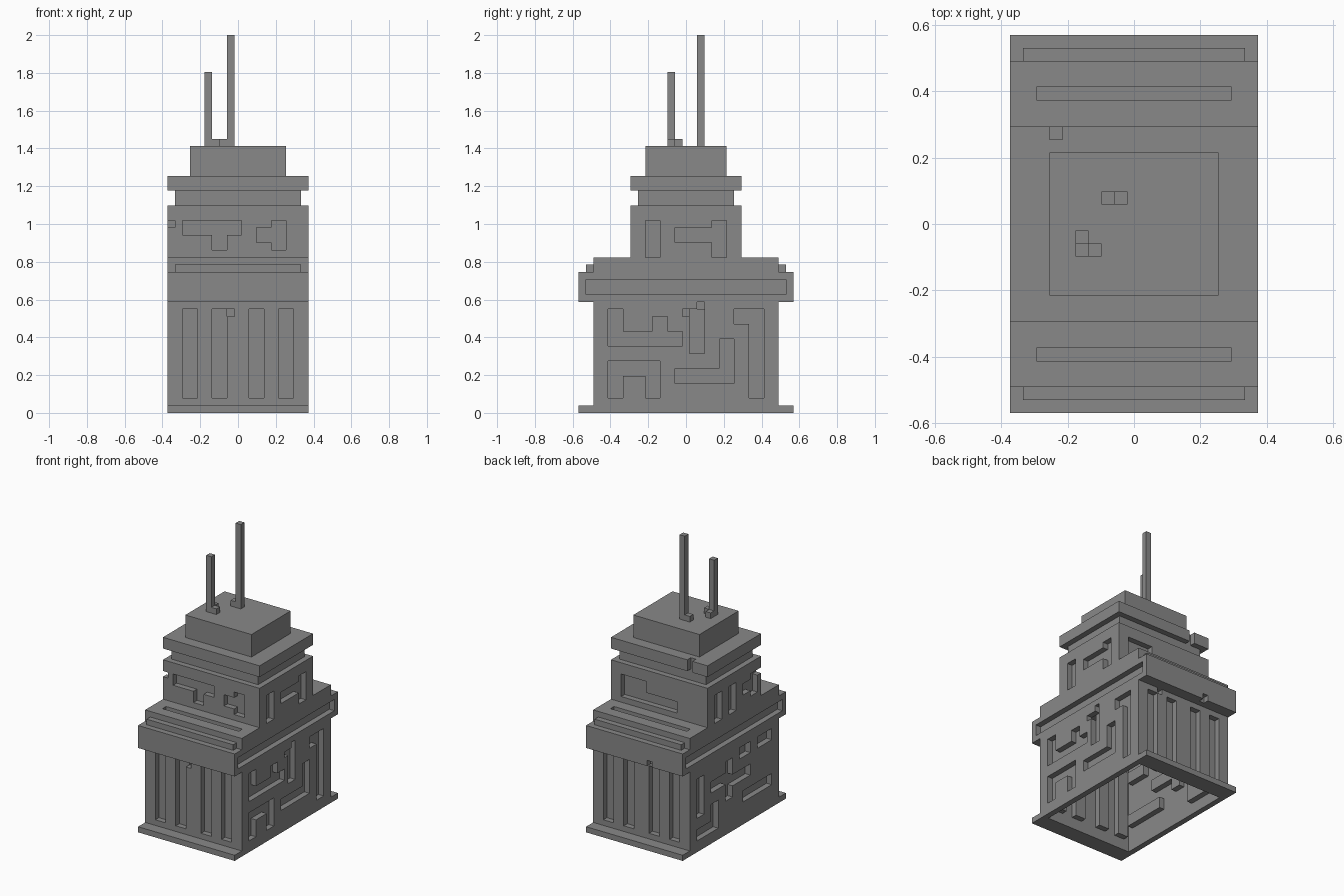
import bpy, bmesh
from mathutils import Vector

if "Cube" in bpy.data.objects:
    bpy.data.objects.remove(bpy.data.objects["Cube"])

UNIT = 2 / 51                      # one block
ORIGIN = Vector((9.5, 14.5, 0))    # block grid centre

stone = bpy.data.materials.new("grey stone")
stone.use_nodes = True
GREY = (0.25, 0.25, 0.25, 1)
stone.diffuse_color = GREY
stone.node_tree.nodes["Principled BSDF"].inputs["Base Color"].default_value = GREY


def box(x, y, z):
    """Block cells filling three (start, end) ranges."""
    return {(i, j, k) for i in range(*x) for j in range(*y) for k in range(*z)}


def shell(x, y, z, wall_x=1, wall_y=1):
    """Hollow storey, open above and below."""
    inner = box((x[0] + wall_x, x[1] - wall_x), (y[0] + wall_y, y[1] - wall_y), z)
    return box(x, y, z) - inner


def recess(cells, axis, layer, inward, panels):
    """Sink panels (u0, u1, z0, z1) one block into a wall, with a back plate."""
    def slab(depth, u0, u1, z0, z1):
        d = (depth, depth + 1)
        return box(d, (u0, u1), (z0, z1)) if axis == "x" else box((u0, u1), d, (z0, z1))
    for panel in panels:
        cells -= slab(layer, *panel)
        cells |= slab(layer + inward, *panel)


def build(name, cells):
    """Skin the exposed sides of the cells and merge flat areas."""
    bm = bmesh.new()
    verts = {}

    def corner(p):
        key = tuple(p)
        if key not in verts:
            verts[key] = bm.verts.new((Vector(p) - ORIGIN) * UNIT)
        return verts[key]

    for cell in sorted(cells):
        for a in range(3):
            b, c = (a + 1) % 3, (a + 2) % 3
            for side in (0, 1):
                near = list(cell)
                near[a] += 2 * side - 1
                if tuple(near) in cells:
                    continue
                loop = []
                for u, v in ((0, 0), (1, 0), (1, 1), (0, 1)):
                    p = list(cell)
                    p[a] += side
                    p[b] += u
                    p[c] += v
                    loop.append(corner(p))
                bm.faces.new(loop if side else loop[::-1])
    bmesh.ops.dissolve_limit(bm, angle_limit=0.01, verts=bm.verts[:], edges=bm.edges[:])
    mesh = bpy.data.meshes.new(name)
    bm.to_mesh(mesh)
    bm.free()
    mesh.materials.append(stone)
    bpy.context.collection.objects.link(bpy.data.objects.new(name, mesh))


# Plinth
build("plinth", shell((0, 19), (0, 29), (0, 1), wall_y=3))

# Lower storey with tall slots front and back, maze panels on the sides
lower = shell((0, 19), (2, 27), (1, 15))
slots = [(u, u + 2, 2, 14) for u in (2, 6, 11, 15)]
recess(lower, "y", 2, 1, slots)
recess(lower, "y", 26, -1, slots)
recess(lower, "x", 18, -1, [
    (4, 6, 9, 14), (6, 14, 9, 11), (10, 12, 11, 13),
    (4, 6, 2, 7), (6, 9, 5, 7), (9, 11, 2, 7),
    (15, 17, 8, 14), (13, 21, 4, 6), (19, 21, 6, 10),
    (21, 25, 12, 14), (23, 25, 2, 12)])
recess(lower, "x", 0, 1, [
    (23, 25, 6, 13), (19, 25, 2, 4), (19, 21, 4, 7),
    (15, 17, 6, 13), (17, 21, 9, 11), (10, 15, 8, 10),
    (4, 8, 12, 14), (4, 12, 4, 6), (10, 13, 12, 14)])
lower -= {(8, 2, 13), (18, 14, 13), (18, 16, 14), (14, 26, 14)}
build("lower_storey", lower)

# Overhanging cornice with a groove on each side
cornice = shell((0, 19), (0, 29), (15, 19), wall_y=3)
for layer, inward in ((18, -1), (0, 1)):
    recess(cornice, "x", layer, inward, [(1, 28, 16, 18)])
cornice.discard((6, 28, 15))
build("cornice", cornice)

# Steps on the cornice
for name, y in (("front_step", 1), ("back_step", 27)):
    build(name, box((1, 18), (y, y + 1), (19, 20)))

# Terrace roof with a long slot at each end
terrace = shell((0, 19), (2, 27), (19, 20))
terrace |= box((0, 19), (2, 27), (20, 21)) - box((1, 18), (8, 21), (20, 21))
for y in (4, 24):
    terrace -= box((2, 17), (y, y + 1), (20, 21))
    terrace |= box((2, 17), (y, y + 1), (19, 20))
build("terrace", terrace)

# Upper storey with maze panels
upper = shell((0, 19), (7, 22), (21, 28))
recess(upper, "y", 7, 1, [(2, 10, 24, 26), (6, 8, 22, 24),
                          (12, 14, 23, 25), (14, 16, 22, 26)])
recess(upper, "y", 21, -1, [(12, 17, 22, 26), (6, 12, 22, 24)])
recess(upper, "x", 18, -1, [(9, 11, 21, 26), (13, 18, 23, 25), (18, 20, 21, 26)])
recess(upper, "x", 0, 1, [(18, 20, 21, 26), (14, 16, 21, 26),
                          (8, 10, 22, 26), (10, 12, 23, 25)])
upper.discard((0, 7, 25))
upper |= box((1, 18), (8, 21), (27, 28)) - box((2, 17), (9, 20), (27, 28))
build("upper_storey", upper)

# Neck, collar and cap
build("neck", shell((1, 18), (8, 21), (28, 30)))
collar = box((0, 19), (7, 22), (30, 32)) - box((4, 15), (10, 19), (30, 32))
collar -= box((3, 4), (21, 22), (30, 32))
build("collar", collar)
build("cap", shell((3, 16), (9, 20), (32, 35)) | box((3, 16), (9, 20), (35, 36)))

# Masts with small feet
build("tall_mast", box((8, 9), (16, 17), (36, 51)) | {(7, 16, 36)})
build("short_mast", box((5, 6), (12, 13), (36, 46)) | {(6, 12, 36), (5, 13, 36)})
